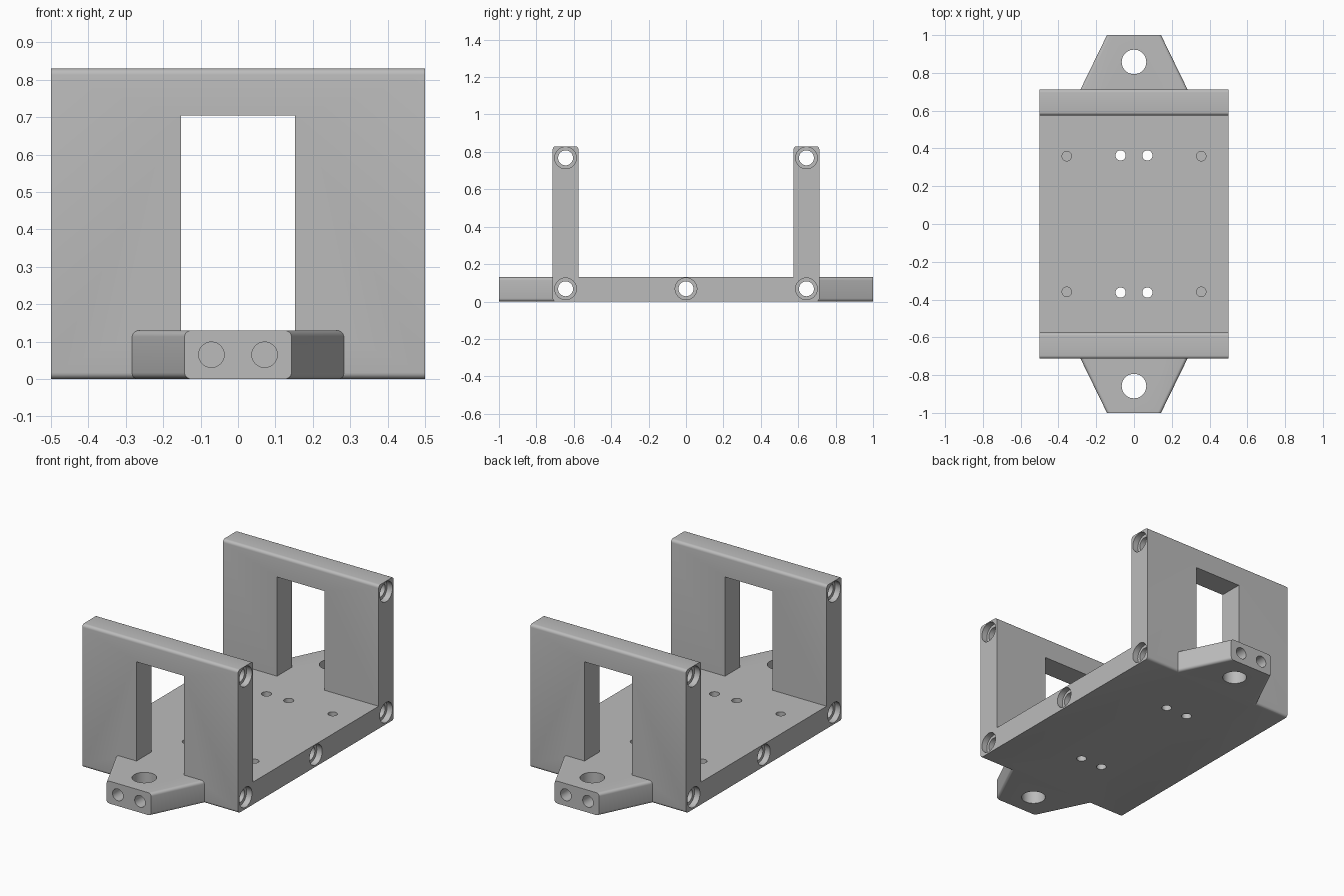
import bpy, bmesh
from math import pi, cos, sin
from mathutils import Matrix, Vector

if "Cube" in bpy.data.objects:
    bpy.data.objects.remove(bpy.data.objects["Cube"], do_unlink=True)

grey = bpy.data.materials.new("plain_grey")
grey.use_nodes = True
grey.diffuse_color = (0.5, 0.5, 0.5, 1)
grey.node_tree.nodes["Principled BSDF"].inputs["Base Color"].default_value = (0.5, 0.5, 0.5, 1)

HALF_X, BASE_TOP, WALL_TOP = 0.5, 0.13, 0.83
WALL_IN, WALL_OUT = 0.575, 0.713
WALL_MID = (WALL_IN + WALL_OUT) / 2
FILLET = 0.017


def make_object(name, bm):
    bmesh.ops.recalc_face_normals(bm, faces=bm.faces)
    mesh = bpy.data.meshes.new(name)
    bm.to_mesh(mesh)
    bm.free()
    mesh.materials.append(grey)
    obj = bpy.data.objects.new(name, mesh)
    bpy.context.collection.objects.link(obj)
    return obj


def prism(bm, points, direction):
    """Extrude a closed outline along a direction."""
    face = bm.faces.new([bm.verts.new(p) for p in points])
    out = bmesh.ops.extrude_face_region(bm, geom=[face])
    moved = [g for g in out["geom"] if isinstance(g, bmesh.types.BMVert)]
    bmesh.ops.translate(bm, verts=moved, vec=direction)


def cylinder(bm, centre, radius, depth, axis):
    turn = {"X": Matrix.Rotation(pi / 2, 4, "Y"),
            "Y": Matrix.Rotation(pi / 2, 4, "X"), "Z": Matrix()}[axis]
    bmesh.ops.create_cone(bm, cap_ends=True, segments=40, radius1=radius,
                          radius2=radius, depth=depth,
                          matrix=Matrix.Translation(centre) @ turn)


def apply_boolean(target, other, operation):
    """Combine two objects and remove the helper."""
    mod = target.modifiers.new(operation, "BOOLEAN")
    mod.operation, mod.solver, mod.object = operation, "EXACT", other
    graph = bpy.context.evaluated_depsgraph_get()
    target_mesh = bpy.data.meshes.new_from_object(target.evaluated_get(graph))
    target.modifiers.clear()
    target.data = target_mesh
    bpy.data.objects.remove(other, do_unlink=True)


# Frame: U-shaped side profile, with rounded wall tops and outer bottom edges
def bevel_edges(bm, test):
    edges = [e for e in bm.edges if test(e.verts[0].co, e.verts[1].co)]
    bmesh.ops.bevel(bm, geom=edges, offset=FILLET, segments=5,
                    profile=0.5, affect="EDGES", clamp_overlap=True)


half = [(WALL_IN, BASE_TOP), (WALL_IN, WALL_TOP), (WALL_OUT, WALL_TOP), (WALL_OUT, 0)]
outline = half + [(-y, z) for y, z in reversed(half)]
bm = bmesh.new()
prism(bm, [(-HALF_X, y, z) for y, z in outline], (2 * HALF_X, 0, 0))
bevel_edges(bm, lambda a, b: abs(a.x - b.x) > 0.5
            and (a.z > WALL_TOP - 0.01 or a.z < 0.01))
frame = make_object("bracket_frame", bm)

# Window through both walls
bm = bmesh.new()
bmesh.ops.create_cube(bm, size=1, matrix=Matrix.Translation((0, 0, (BASE_TOP + 0.705) / 2))
                      @ Matrix.Diagonal((0.304, 2, 0.705 - BASE_TOP, 1)))
apply_boolean(frame, make_object("window_cutter", bm), "DIFFERENCE")

# Tapered mounting ears at both ends
for s in (-1, 1):
    bm = bmesh.new()
    side = [(0.143, 1.0), (0.285, WALL_OUT - 0.004), (0.285, 0.64)]
    ring = [(x, s * y, 0) for x, y in side] + [(-x, s * y, 0) for x, y in reversed(side)]
    prism(bm, ring, (0, 0, BASE_TOP))
    bevel_edges(bm, lambda a, b: abs(a.z - b.z) < 0.01 and abs(a.y - b.y) > 0.01)
    apply_boolean(frame, make_object("ear", bm), "UNION")

# Bores: cross bores, ear holes, ear end holes and base holes
bm = bmesh.new()
cross_bores = [(0, 0.068)] + [(s * WALL_MID, z) for s in (-1, 1) for z in (0.068, 0.768)]
for y, z in cross_bores:
    cylinder(bm, (0, y, z), 0.04, 1.2, "X")
for s in (-1, 1):
    cylinder(bm, (0, s * 0.858, BASE_TOP / 2), 0.065, 0.4, "Z")
    for x in (-0.071, 0.071):
        cylinder(bm, (x, s * 1.0, 0.065), 0.034, 0.16, "Y")
        cylinder(bm, (x, s * 0.363, BASE_TOP / 2), 0.027, 0.4, "Z")
    for x in (-0.356, 0.356):
        cylinder(bm, (x, s * 0.359, BASE_TOP), 0.025, 0.18, "Z")
apply_boolean(frame, make_object("bore_cutter", bm), "DIFFERENCE")

# Counterbores on both sides
bm = bmesh.new()
for y, z in cross_bores:
    for s in (-1, 1):
        cylinder(bm, (s * HALF_X, y, z), 0.058, 0.07, "X")
apply_boolean(frame, make_object("counterbore_cutter", bm), "DIFFERENCE")

# Smooth rounded surfaces, keep corners sharp
bpy.ops.object.select_all(action="DESELECT")
frame.select_set(True)
bpy.context.view_layer.objects.active = frame
bpy.ops.object.shade_smooth_by_angle(angle=pi / 6)
